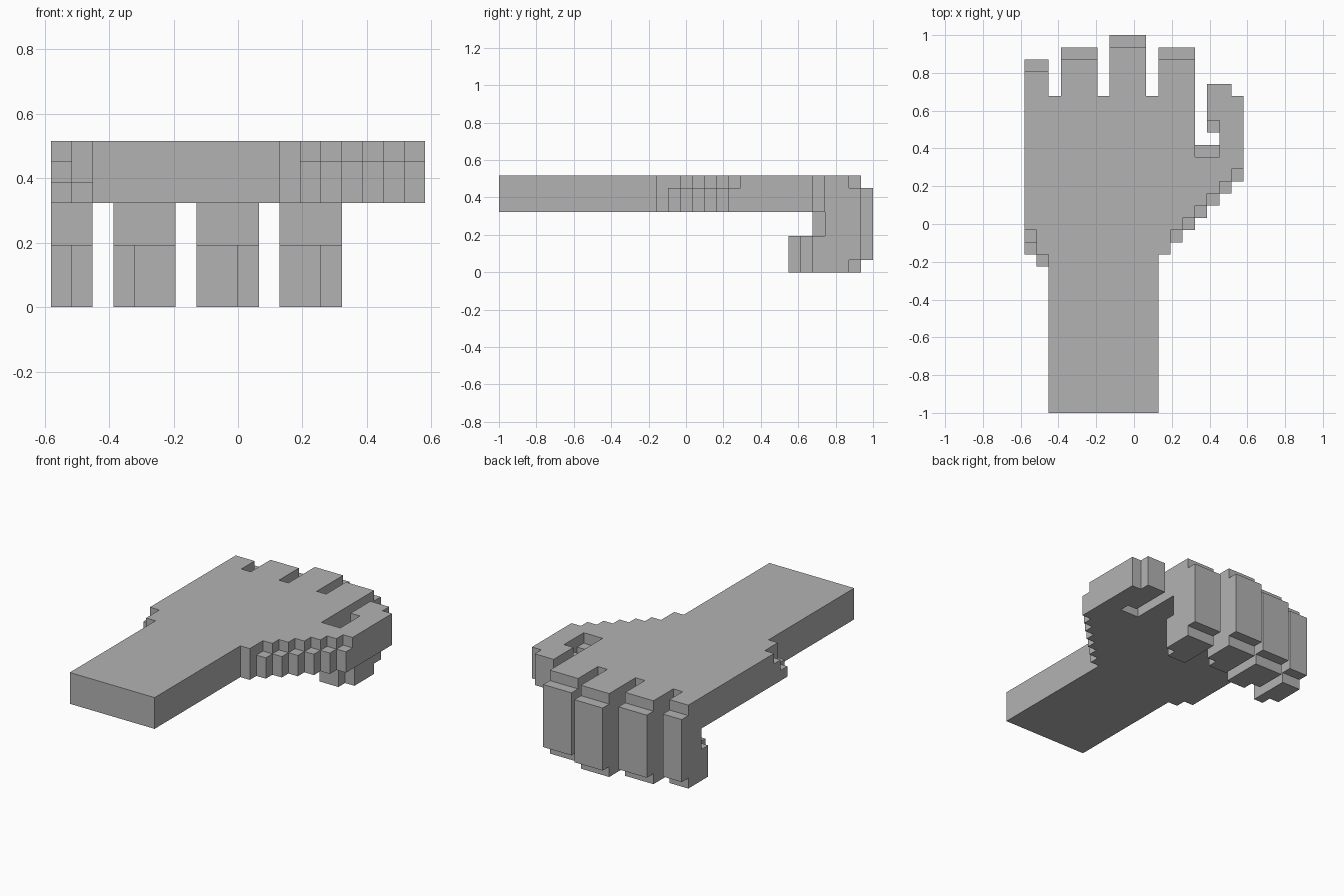
import bpy
import bmesh
from mathutils import Vector

cube = bpy.data.objects.get("Cube")
if cube:
    bpy.data.objects.remove(cube, do_unlink=True)

UNIT = 2 / 31                      # edge of one building block
CENTRE = Vector((9, 15.5, 0))
LOW, TOP = 5, 8                    # underside and top of the hand slab

grey = bpy.data.materials.new("plain_grey")
grey.use_nodes = True
colour = (0.45, 0.45, 0.45, 1)
grey.diffuse_color = colour
grey.node_tree.nodes["Principled BSDF"].inputs["Base Color"].default_value = colour


def block(x0, x1, y0, y1, z0=LOW, z1=TOP):
    """Unit cells filling one rectangular block."""
    return {(x, y, z) for x in range(x0, x1) for y in range(y0, y1) for z in range(z0, z1)}


def build(name, *blocks):
    """Fuse blocks into one closed mesh with clean flat faces."""
    cells = set().union(*blocks)
    bm = bmesh.new()
    for cell in cells:
        for axis in range(3):
            for side in (-1, 1):
                near = list(cell)
                near[axis] += side
                if tuple(near) in cells:
                    continue
                normal, u = Vector((0, 0, 0)), Vector((0, 0, 0))
                normal[axis] = side / 2
                u[(axis + 1) % 3] = 0.5
                v = 2 * normal.cross(u)
                mid = Vector(cell) + Vector((0.5, 0.5, 0.5)) + normal
                corners = (mid - u - v, mid + u - v, mid + u + v, mid - u + v)
                bm.faces.new([bm.verts.new((c - CENTRE) * UNIT) for c in corners])
    bmesh.ops.remove_doubles(bm, verts=bm.verts, dist=UNIT / 10)
    bmesh.ops.dissolve_limit(bm, angle_limit=0.01, verts=bm.verts, edges=bm.edges)
    bmesh.ops.recalc_face_normals(bm, faces=bm.faces)
    mesh = bpy.data.meshes.new(name)
    bm.to_mesh(mesh)
    bm.free()
    mesh.materials.append(grey)
    bpy.context.collection.objects.link(bpy.data.objects.new(name, mesh))


def finger(name, x0, x1, reach, short_column):
    """Finger bent down at the knuckle with its tip curled back under the palm."""
    inner = reach - 3
    tip = block(x0, x1, inner - 2, inner, 0, 3)
    tip -= block(short_column, short_column + 1, inner - 2, inner - 1, 0, 3)
    build(name,
          block(x0, x1, 26, reach - 1),
          block(x0, x1, inner, reach - 1, 0, TOP),
          block(x0, x1, reach - 1, reach, 1, TOP - 1),
          tip)


# Forearm
build("forearm", block(2, 11, 0, 12))

# Palm, with a stepped heel on both sides
build("palm",
      block(2, 11, 12, 13), block(1, 2, 12, 13, LOW, 6),
      block(1, 12, 13, 15), block(0, 1, 13, 14, LOW, 6),
      block(0, 1, 14, 15, LOW, 7), block(12, 13, 14, 15, LOW, 7),
      block(0, 13, 15, 16), block(13, 14, 15, 16, LOW, 7),
      block(0, 14, 16, 26))

# Thumb: a rising staircase, then a hooked end
stairs = [block(14, y - 2, y, y + 1) | block(y - 2, y - 1, y, y + 1, LOW, 7)
          for y in range(16, 20)]
build("thumb", *stairs,
      block(14, 18, 20, 21),
      block(14, 16, 21, 22, LOW, 7),
      block(16, 18, 21, 24),
      block(15, 16, 23, 24, LOW, 7),
      block(15, 18, 24, 26),
      block(15, 17, 26, 27))

# Fingers
finger("little_finger", 0, 2, 29, 0)
finger("ring_finger", 3, 6, 30, 3)
finger("middle_finger", 7, 10, 31, 9)
finger("index_finger", 11, 14, 30, 13)
